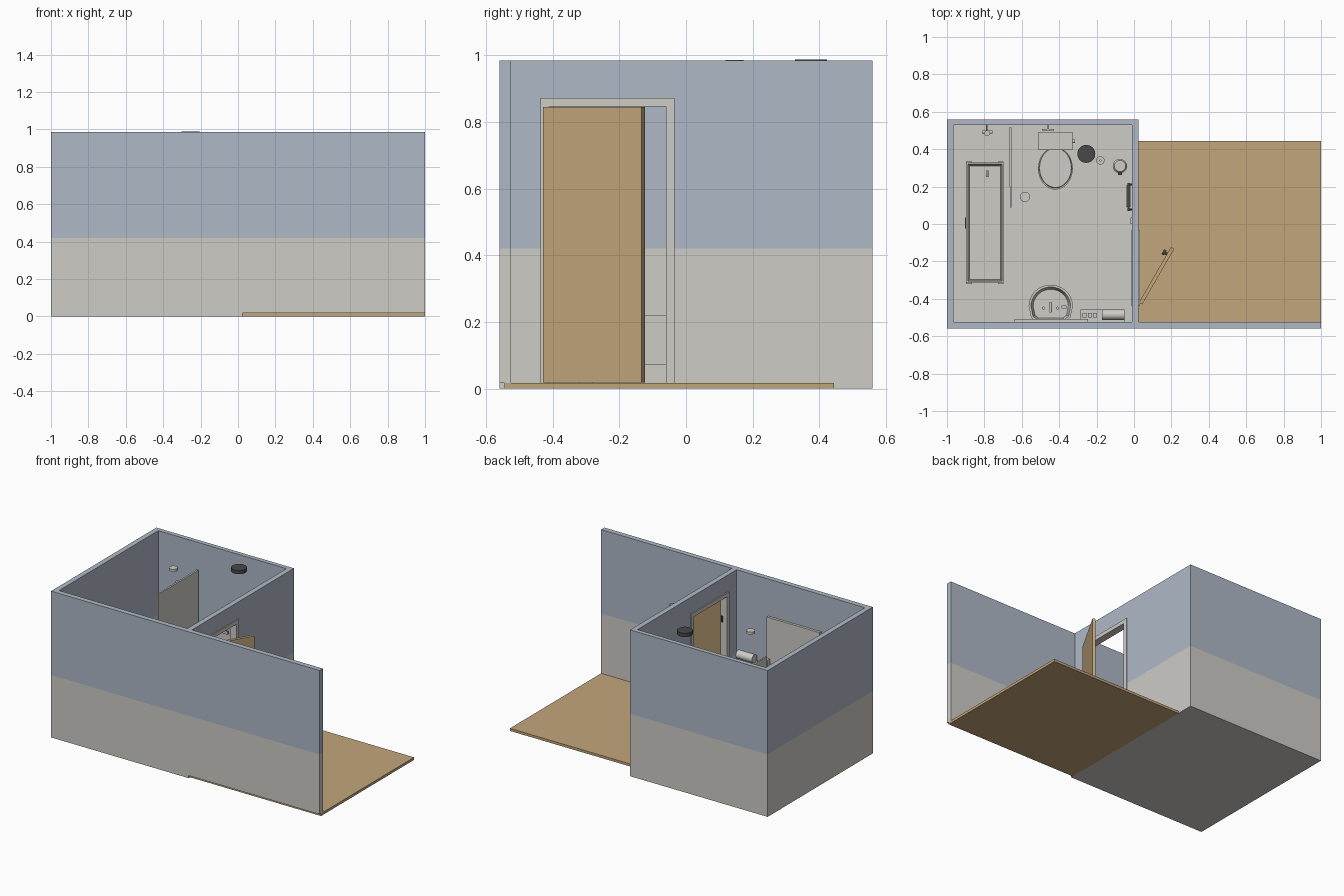
import bpy, bmesh, math
from mathutils import Vector, Matrix

if "Cube" in bpy.data.objects:
    bpy.data.objects.remove(bpy.data.objects["Cube"])


def material(name, rgb):
    m = bpy.data.materials.new(name)
    lin = [((c / 255 + 0.055) / 1.055) ** 2.4 for c in rgb]
    m.diffuse_color = (*lin, 1)
    m.use_nodes = True
    m.node_tree.nodes["Principled BSDF"].inputs["Base Color"].default_value = m.diffuse_color
    return m


BLUE = material("blue_paint", (175, 185, 198))
PALE = material("pale_ceramic", (206, 204, 198))
WOOD = material("wood", (194, 166, 123))
DARK = material("dark_metal", (72, 72, 72))


def finish(name, bm, mats, smooth=False):
    bmesh.ops.recalc_face_normals(bm, faces=bm.faces)
    me = bpy.data.meshes.new(name)
    bm.to_mesh(me)
    bm.free()
    ob = bpy.data.objects.new(name, me)
    bpy.context.collection.objects.link(ob)
    for m in mats:
        me.materials.append(m)
    if smooth:
        bpy.ops.object.select_all(action='DESELECT')
        ob.select_set(True)
        bpy.context.view_layer.objects.active = ob
        bpy.ops.object.shade_smooth_by_angle(angle=math.radians(35))
    return ob


def box_mesh(x0, x1, y0, y1, z0, z1):
    bm = bmesh.new()
    bmesh.ops.create_cube(bm, size=1)
    for v in bm.verts:
        v.co = Vector(((x0 + x1) / 2 + v.co.x * (x1 - x0),
                       (y0 + y1) / 2 + v.co.y * (y1 - y0),
                       (z0 + z1) / 2 + v.co.z * (z1 - z0)))
    return bm


def box(name, x0, x1, y0, y1, z0, z1, mat=PALE):
    return finish(name, box_mesh(x0, x1, y0, y1, z0, z1), [mat])


def wall(name, x0, x1, y0, y1, z0=0.0, z1=0.985):
    # tiled below z = 0.42, painted above
    bm = box_mesh(x0, x1, y0, y1, z0, z1)
    bmesh.ops.bisect_plane(bm, geom=bm.verts[:] + bm.edges[:] + bm.faces[:],
                           plane_co=(0, 0, 0.42), plane_no=(0, 0, 1))
    for f in bm.faces:
        f.material_index = 0 if f.calc_center_median().z < 0.42 else 1
    return finish(name, bm, [PALE, BLUE])


def loft(name, rings, mat=PALE, n=32):
    # rings of (cx, cy, rx, ry, z), capped at both ends
    bm = bmesh.new()
    loops = [[bm.verts.new((cx + rx * math.cos(i * math.tau / n),
                            cy + ry * math.sin(i * math.tau / n), z)) for i in range(n)]
             for cx, cy, rx, ry, z in rings]
    for a, b in zip(loops, loops[1:]):
        for i in range(n):
            bm.faces.new((a[i], a[(i + 1) % n], b[(i + 1) % n], b[i]))
    bm.faces.new(loops[0])
    bm.faces.new(loops[-1])
    return finish(name, bm, [mat], True)


def rod(name, a, b, r, mat=PALE, n=20):
    a, b = Vector(a), Vector(b)
    bm = bmesh.new()
    d = b - a
    bmesh.ops.create_cone(bm, cap_ends=True, segments=n, radius1=r, radius2=r, depth=d.length)
    rot = Vector((0, 0, 1)).rotation_difference(d).to_matrix().to_4x4()
    bm.transform(Matrix.Translation((a + b) / 2) @ rot)
    return finish(name, bm, [mat], True)


def basin(name, pts, z0, z1, rim, depth, taper=1.0):
    # closed outline extruded up, then hollowed from the top
    bm = bmesh.new()
    f = bm.faces.new([bm.verts.new((x, y, z0)) for x, y in pts])
    c = f.calc_center_median()
    res = bmesh.ops.extrude_face_region(bm, geom=[f])["geom"]
    low = list(f.verts)
    up = [g for g in res if isinstance(g, bmesh.types.BMVert)]
    top = [g for g in res if isinstance(g, bmesh.types.BMFace)][0]
    low = [v for v in bm.verts if v not in up]
    for v in up:
        v.co.z = z1
    for v in low:
        v.co.x = c.x + (v.co.x - c.x) * taper
        v.co.y = c.y + (v.co.y - c.y) * taper
    if not any(len(fc.verts) == len(pts) and fc is not top for fc in bm.faces if
               fc.calc_center_median().z < z0 + 1e-4):
        bmesh.ops.contextual_create(bm, geom=low)
    bmesh.ops.recalc_face_normals(bm, faces=bm.faces)
    bmesh.ops.inset_region(bm, faces=[top], thickness=rim)
    bmesh.ops.inset_region(bm, faces=[top], thickness=0.012)
    for v in top.verts:
        v.co.z -= depth
    return finish(name, bm, [PALE])


# floors
box("bathroom_floor", -0.965, 0.025, -0.525, 0.53, 0, 0.015)
box("hall_floor", 0.025, 1, -0.545, 0.445, 0, 0.017, WOOD)

# walls
wall("left_wall", -1, -0.965, -0.56, 0.56)
wall("back_wall", -0.965, 0.025, 0.53, 0.56)
wall("front_wall", -0.965, 0.025, -0.56, -0.525)
wall("hall_front_wall", 0.025, 1, -0.56, -0.525, 0.017)
wall("partition_near", -0.01, 0.025, -0.525, -0.43)
wall("partition_far", -0.01, 0.025, -0.04, 0.53)
wall("partition_header", -0.01, 0.025, -0.43, -0.04, 0.865)

# door frame, door, hinges and knob
for nm, y0, y1 in (("near", -0.437, -0.412), ("far", -0.06, -0.034)):
    box("door_jamb_" + nm, -0.017, 0.031, y0, y1, 0.015, 0.847)
box("door_head", -0.017, 0.031, -0.437, -0.034, 0.847, 0.873)
door_place = Matrix.Translation((0.035, -0.425, 0)) @ Matrix.Rotation(math.radians(60), 4, 'Z')
parts = [box("door", 0, 0.343, -0.01, 0.01, 0.018, 0.845, WOOD),
         rod("door_knob_stem", (0.3, 0.01, 0.42), (0.3, 0.025, 0.42), 0.007, DARK),
         rod("door_knob", (0.3, 0.02, 0.42), (0.3, 0.035, 0.42), 0.014, DARK)]
for p in parts:
    p.matrix_world = door_place
for i, z in enumerate((0.15, 0.69)):
    rod(f"door_hinge_{i}", (0.018, -0.409, z - 0.02), (0.018, -0.409, z + 0.02), 0.006, DARK)

# bathtub on feet
basin("bathtub", [(-0.897, -0.313), (-0.697, -0.313), (-0.697, 0.328), (-0.897, 0.328)],
      0.07, 0.22, 0.012, 0.12, 0.98)
for i, (x, y) in enumerate([(x, y) for x in (-0.882, -0.712) for y in (-0.3, 0.315)]):
    box(f"bathtub_foot_{i}", x - 0.015, x + 0.015, y - 0.02, y + 0.02, 0.015, 0.085)
box("bathtub_handle", -0.904, -0.897, -0.025, 0.035, 0.17, 0.19, DARK)
rod("bathtub_spout_stand", (-0.785, 0.28, 0.1), (-0.785, 0.28, 0.25), 0.007)
rod("bathtub_spout", (-0.785, 0.285, 0.25), (-0.785, 0.25, 0.25), 0.006)

# shower
rod("shower_riser", (-0.785, 0.495, 0.3), (-0.785, 0.495, 0.7), 0.006)
rod("shower_head", (-0.785, 0.485, 0.695), (-0.785, 0.485, 0.71), 0.015)
rod("shower_arm", (-0.785, 0.53, 0.69), (-0.785, 0.47, 0.69), 0.005)
rod("shower_valve", (-0.813, 0.492, 0.38), (-0.757, 0.492, 0.38), 0.009)
box("shower_screen", -0.667, -0.655, 0.2, 0.515, 0.015, 0.808)
box("shower_screen_leaf", -0.664, -0.654, 0.088, 0.2, 0.015, 0.808)

# toilet
loft("toilet_bowl", [(-0.42, 0.34, 0.05, 0.085, 0.015), (-0.42, 0.34, 0.045, 0.08, 0.06),
                     (-0.42, 0.31, 0.075, 0.1, 0.12), (-0.42, 0.3, 0.09, 0.11, 0.16)])
loft("toilet_seat", [(-0.42, 0.297, 0.093, 0.113, 0.16), (-0.42, 0.297, 0.093, 0.113, 0.172)])
loft("toilet_lid", [(-0.42, 0.3, 0.088, 0.108, 0.172), (-0.42, 0.3, 0.085, 0.105, 0.184)])
box("toilet_tank", -0.505, -0.335, 0.4, 0.488, 0.16, 0.315)
box("toilet_tank_lid", -0.51, -0.33, 0.395, 0.491, 0.315, 0.33)
rod("toilet_lever", (-0.335, 0.442, 0.28), (-0.315, 0.442, 0.28), 0.01)
rod("back_wall_holder", (-0.46, 0.53, 0.45), (-0.46, 0.505, 0.45), 0.006)
box("back_wall_rail", -0.492, -0.428, 0.5, 0.508, 0.44, 0.46)

# brush pot and bin
loft("brush_pot", [(-0.18, 0.34, 0.022, 0.022, 0.015), (-0.18, 0.34, 0.022, 0.022, 0.09)])
rod("brush_handle", (-0.18, 0.34, 0.09), (-0.18, 0.34, 0.17), 0.006)
loft("bin", [(-0.075, 0.31, 0.035, 0.035, 0.015), (-0.075, 0.31, 0.038, 0.038, 0.12),
             (-0.075, 0.31, 0.03, 0.03, 0.132)])
box("bin_pedal", -0.085, -0.065, 0.262, 0.276, 0.018, 0.026, DARK)

# towel rail and light switch on the partition
box("hanging_towel", -0.043, -0.018, 0.09, 0.205, 0.3, 0.5)
rod("towel_rail", (-0.029, 0.07, 0.505), (-0.029, 0.22, 0.505), 0.006, DARK)
for i, y in enumerate((0.078, 0.212)):
    rod(f"towel_rail_bracket_{i}", (-0.01, y, 0.505), (-0.03, y, 0.505), 0.005, DARK)
box("light_switch", -0.018, -0.01, 0.0, 0.035, 0.45, 0.49)

# sink with pedestal and taps
arc = [(-0.445 + 0.118 * math.cos(t * math.pi / 20), -0.44 + 0.115 * math.sin(t * math.pi / 20))
       for t in range(21)]
basin("sink", arc + [(-0.55, -0.5), (-0.52, -0.524), (-0.37, -0.524), (-0.34, -0.5)],
      0.29, 0.36, 0.012, 0.04, 0.75)
loft("sink_pedestal", [(-0.445, -0.46, 0.05, 0.045, 0.015), (-0.445, -0.46, 0.035, 0.035, 0.06),
                       (-0.445, -0.46, 0.045, 0.045, 0.295)])
rod("sink_spout_stand", (-0.447, -0.465, 0.315), (-0.447, -0.465, 0.41), 0.009)
rod("sink_spout", (-0.447, -0.468, 0.405), (-0.447, -0.42, 0.4), 0.008)
for i, x in enumerate((-0.485, -0.41)):
    rod(f"sink_tap_{i}", (x, -0.45, 0.315), (x, -0.45, 0.385), 0.008)
box("soap", -0.388, -0.362, -0.453, -0.437, 0.32, 0.37)
box("mirror", -0.64, -0.245, -0.525, -0.508, 0.43, 0.736)

# shelf with bottles and rolled towel
box("shelf", -0.285, -0.05, -0.525, -0.457, 0.4, 0.415)
for i, (x, h) in enumerate(((-0.265, 0.05), (-0.235, 0.035), (-0.208, 0.03))):
    box(f"shelf_bottle_{i}", x - 0.011, x + 0.011, -0.5, -0.475, 0.415, 0.415 + h)
rod("rolled_towel", (-0.17, -0.485, 0.443), (-0.05, -0.485, 0.443), 0.028, PALE, 28)

# ceiling fittings
loft("ceiling_vent", [(-0.255, 0.375, 0.048, 0.048, 0.963), (-0.255, 0.375, 0.048, 0.048, 0.988)], DARK)
loft("smoke_detector", [(-0.583, 0.145, 0.027, 0.027, 0.97), (-0.583, 0.145, 0.027, 0.027, 0.986)])
